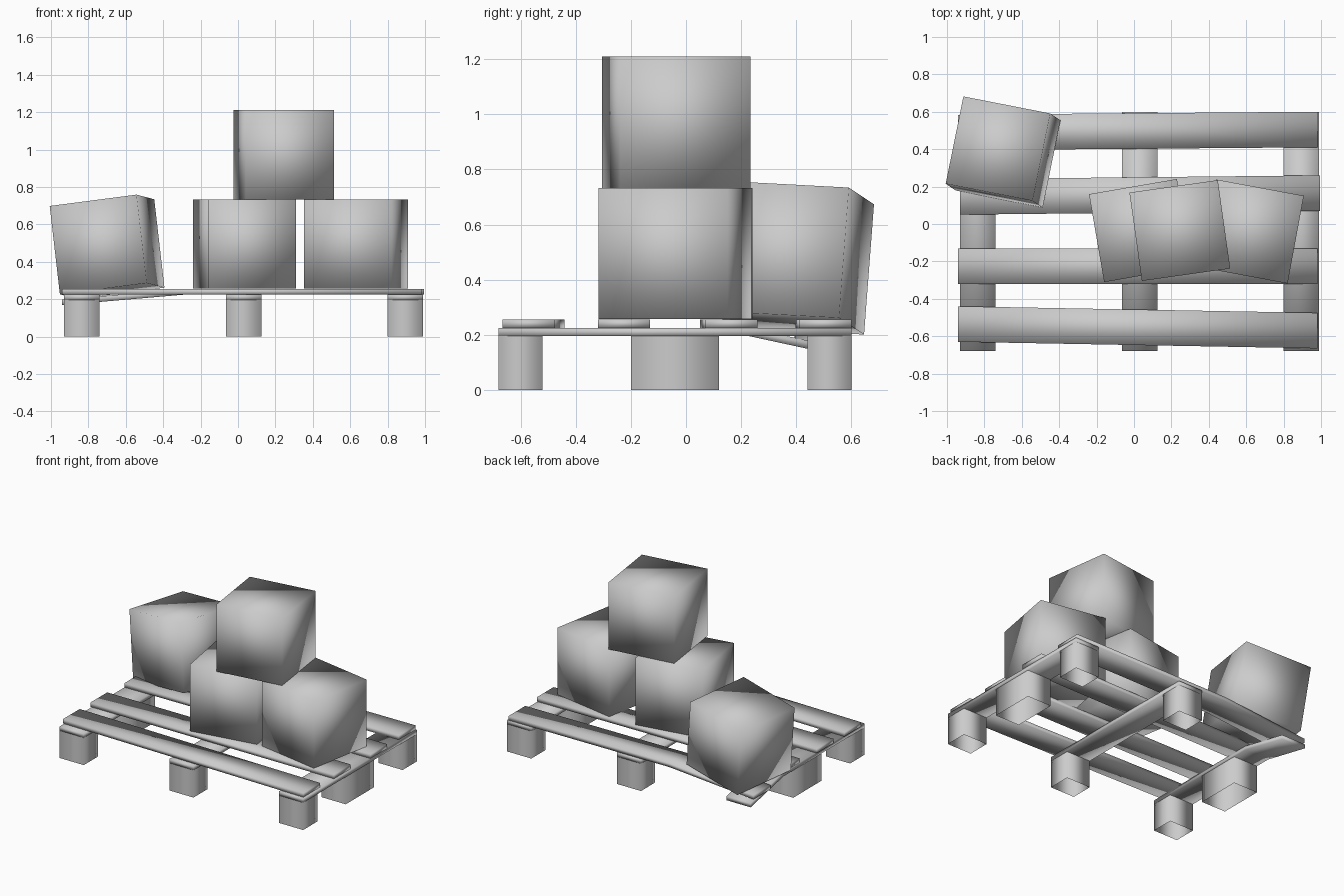
import bpy
import bmesh
from math import radians
from mathutils import Matrix, Vector, Euler

old = bpy.data.objects.get("Cube")
if old:
    bpy.data.objects.remove(old, do_unlink=True)

# One plain grey for everything
GREY = (0.6, 0.6, 0.6, 1.0)
grey = bpy.data.materials.new("plain_grey")
grey.use_nodes = True
grey.diffuse_color = GREY
grey.node_tree.nodes["Principled BSDF"].inputs["Base Color"].default_value = GREY


def finish(name, bm):
    """Turn a bmesh into a smooth shaded grey object."""
    bmesh.ops.recalc_face_normals(bm, faces=bm.faces)
    for face in bm.faces:
        face.smooth = True
    mesh = bpy.data.meshes.new(name)
    bm.to_mesh(mesh)
    bm.free()
    mesh.materials.append(grey)
    obj = bpy.data.objects.new(name, mesh)
    bpy.context.collection.objects.link(obj)
    return obj


def block(name, centre, size, turn=(0, 0, 0), open_ends=False):
    """Cuboid, turned in degrees, optionally without top and bottom."""
    bm = bmesh.new()
    bmesh.ops.create_cube(bm, size=1)
    if open_ends:
        ends = [f for f in bm.faces if abs(f.normal.z) > 0.5]
        bmesh.ops.delete(bm, geom=ends, context="FACES_ONLY")
    spin = Euler([radians(a) for a in turn]).to_matrix().to_4x4()
    bm.transform(Matrix.Translation(centre) @ spin @ Matrix.Diagonal((*size, 1)))
    return finish(name, bm)


def board(name, path, side, thick):
    """Flat board whose underside centre line follows a path."""
    bm = bmesh.new()
    half, up = Vector(side) / 2, Vector((0, 0, thick))
    rings = []
    for p in map(Vector, path):
        corners = (p - half, p + half, p + half + up, p - half + up)
        rings.append([bm.verts.new(c) for c in corners])
    for a, b in zip(rings, rings[1:]):
        for i in range(4):
            j = (i + 1) % 4
            bm.faces.new((a[i], a[j], b[j], b[i]))
    bm.faces.new(rings[0])
    bm.faces.new(rings[-1])
    return finish(name, bm)


# Pallet dimensions
WIDTH = 0.19
LEG_TOP = 0.195
SLAT_Z = 0.225
THICK = 0.03
FRONT, BACK = -0.68, 0.60
RIGHT_X, MID_X, LEFT_X = -0.835, 0.03, 0.895

# Bearers running front to back; one is snapped down at its back end
for label, x in (("middle", MID_X), ("left", LEFT_X)):
    board(label + "_bearer", [(x, FRONT, LEG_TOP), (x, BACK, LEG_TOP)],
          (WIDTH, 0, 0), THICK)
board("broken_bearer",
      [(RIGHT_X, FRONT, LEG_TOP), (RIGHT_X, 0.23, LEG_TOP), (RIGHT_X, BACK, 0.115)],
      (WIDTH, 0, 0), THICK)

# Hollow feet: y centre and depth
END, MIDDLE = 0.16, 0.32
feet = [(x, FRONT + END / 2, END) for x in (RIGHT_X, MID_X, LEFT_X)]
feet += [(x, BACK - END / 2, END) for x in (MID_X, LEFT_X)]
feet += [(x, -0.04, MIDDLE) for x in (RIGHT_X, LEFT_X)]
for i, (x, y, depth) in enumerate(feet):
    block(f"foot_{i + 1}", (x, y, LEG_TOP / 2), (WIDTH, depth, LEG_TOP),
          open_ends=True)

# Slats laid across the bearers, slightly askew
slats = {
    "front_slat": ((-0.94, -0.535), (0.98, -0.57)),
    "front_middle_slat": ((-0.94, -0.225), (0.98, -0.225)),
    "back_middle_slat": ((-0.93, 0.145), (0.995, 0.165)),
}
for name, ends in slats.items():
    board(name, [(x, y, SLAT_Z) for x, y in ends], (0, WIDTH, 0), THICK)
board("bent_back_slat",
      [(-0.94, 0.488, 0.168), (-0.28, 0.495, SLAT_Z), (0.98, 0.505, SLAT_Z)],
      (0, WIDTH, 0), THICK)

# Stacked boxes and the one sagging over the broken corner
BOX = (0.477,) * 3
block("lower_right_box", (0.035, -0.035, 0.495), BOX, (0, 0, -9.8))
block("lower_left_box", (0.63, -0.04, 0.495), BOX, (0, 0, -10.5)) 
block("top_box", (0.245, -0.035, 0.972), BOX, (0, 0, 8))
block("tilted_box", (-0.70, 0.385, 0.48), BOX, (-3, -7.3, -11.1))

# The first lower box leans the opposite way to its neighbour
bpy.data.objects["lower_right_box"].data.transform(
    Matrix.Translation((0.035, -0.035, 0))
    @ Matrix.Rotation(radians(19.6), 4, "Z")
    @ Matrix.Translation((-0.035, 0.035, 0)))
